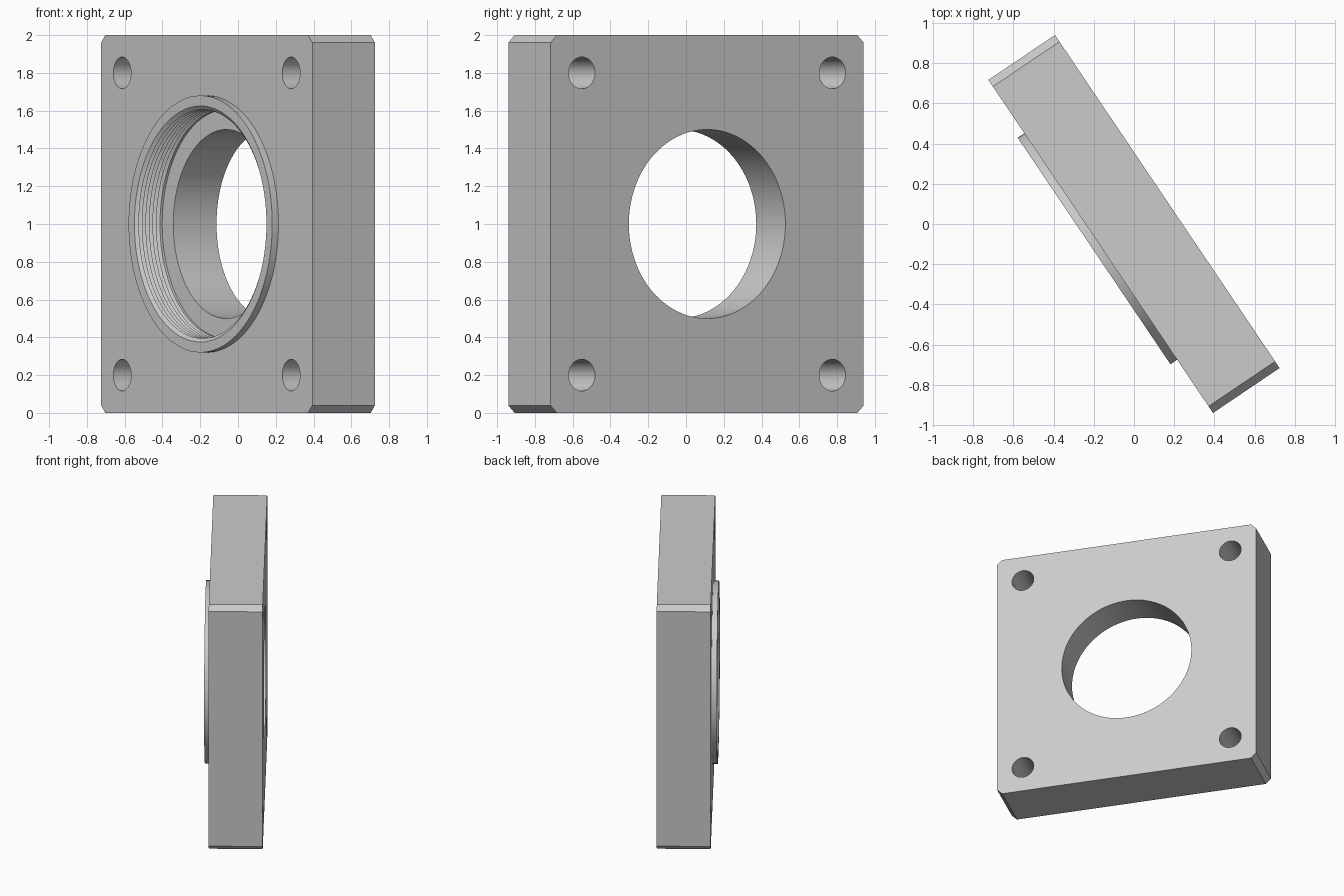
import bpy, bmesh, math
from mathutils import Matrix

cube = bpy.data.objects.get("Cube")
if cube:
    bpy.data.objects.remove(cube)

metal = bpy.data.materials.new("plain_grey")
metal.use_nodes = True
metal.diffuse_color = (0.6, 0.6, 0.6, 1)
metal.node_tree.nodes["Principled BSDF"].inputs["Base Color"].default_value = (0.6, 0.6, 0.6, 1)


def make_object(name, bm):
    bmesh.ops.recalc_face_normals(bm, faces=bm.faces)
    mesh = bpy.data.meshes.new(name)
    bm.to_mesh(mesh)
    bm.free()
    mesh.materials.append(metal)
    obj = bpy.data.objects.new(name, mesh)
    bpy.context.collection.objects.link(obj)
    return obj


def lathe(name, profile, steps=96, x=0, y=0):
    """Solid of revolution about local z; profile starts and ends on the axis."""
    bm = bmesh.new()
    verts = [bm.verts.new((r, 0, z)) for r, z in profile]
    edges = [bm.edges.new(pair) for pair in zip(verts, verts[1:])]
    bmesh.ops.spin(bm, geom=verts + edges, cent=(0, 0, 0), axis=(0, 0, 1),
                   angle=math.tau, steps=steps, use_duplicate=False)
    bmesh.ops.remove_doubles(bm, verts=bm.verts, dist=1e-5)
    bmesh.ops.translate(bm, verts=bm.verts, vec=(x, y, 0))
    return make_object(name, bm)


def cylinder(name, r, low, high, steps=96, x=0, y=0):
    return lathe(name, [(0, low), (r, low), (r, high), (0, high)], steps, x, y)


def combine(target, tool, operation):
    tool.hide_render = True
    mod = target.modifiers.new(operation.lower(), "BOOLEAN")
    mod.object = tool
    mod.operation = operation
    mod.solver = "EXACT"
    bpy.context.view_layer.objects.active = target
    bpy.ops.object.modifier_apply(modifier=mod.name)
    bpy.data.objects.remove(tool)


# Square plate with chamfered corners, lying flat with its front along +z
half, chamfer, depth = 1.0, 0.04, 0.2
bm = bmesh.new()
inner = half - chamfer
outline = []
for sx, sy in ((1, 1), (-1, 1), (-1, -1), (1, -1)):
    corner = [(sx * half, sy * inner), (sx * inner, sy * half)]
    outline += corner if sx * sy > 0 else corner[::-1]
face = bm.faces.new([bm.verts.new((x, y, -depth)) for x, y in outline])
top = bmesh.ops.extrude_face_region(bm, geom=[face])["geom"]
bmesh.ops.translate(bm, vec=(0, 0, 2 * depth),
                    verts=[v for v in top if isinstance(v, bmesh.types.BMVert)])
plate = make_object("flange_plate", bm)

# Raised round collar on the front
combine(plate, cylinder("collar", 0.68, 0, 0.24), "UNION")

# Through bore opening into a threaded counterbore
minor, major, floor, pitch, teeth = 0.605, 0.622, 0.076, 0.0225, 6
profile = [(0, -0.3), (0.5, -0.3), (0.5, floor), (minor, floor)]
for i in range(teeth):
    z = 0.09 + i * pitch
    profile += [(minor, z), (major, z + pitch / 2)]
profile += [(minor, 0.225), (0.625, 0.24), (0.625, 0.3), (0, 0.3)]
combine(plate, lathe("threaded_bore", profile), "DIFFERENCE")

# Four corner bolt holes
for x in (-0.8, 0.8):
    for y in (-0.8, 0.8):
        combine(plate, cylinder("bolt_hole", 0.084, -0.3, 0.3, 40, x, y), "DIFFERENCE")

# Stand the plate up, turned about the vertical
turn = math.radians(56)
c, s = math.cos(turn), math.sin(turn)
plate.data.transform(Matrix(((c, 0, -s, 0), (-s, 0, -c, 0), (0, 1, 0, 1), (0, 0, 0, 1))))

bpy.ops.object.select_all(action="DESELECT")
plate.select_set(True)
bpy.context.view_layer.objects.active = plate
bpy.ops.object.shade_smooth_by_angle(angle=math.radians(25))
